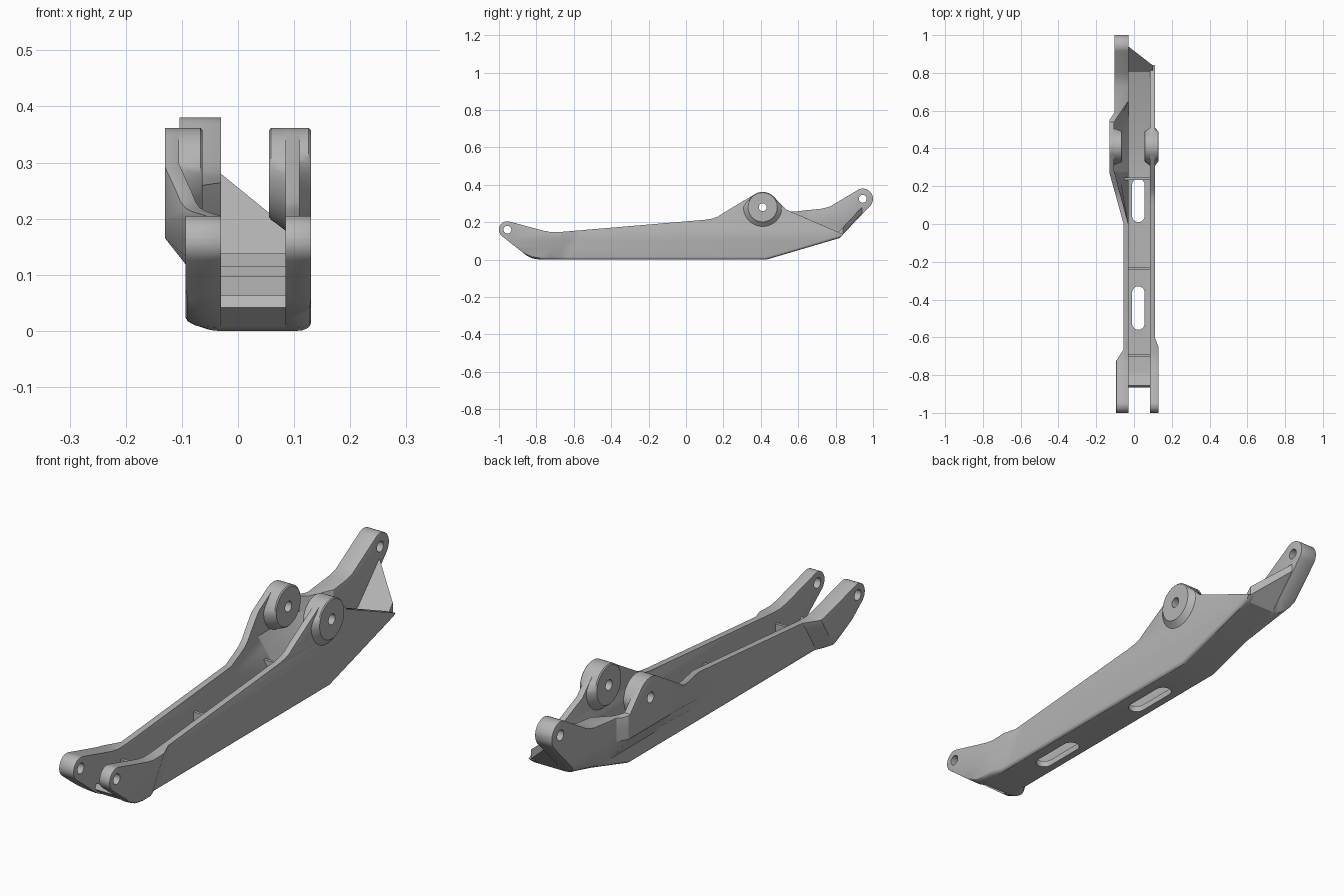
import bpy, bmesh, math
from mathutils import Vector

cube = bpy.data.objects.get("Cube")
if cube:
    bpy.data.objects.remove(cube)

GREY = (0.46, 0.46, 0.46, 1)
metal = bpy.data.materials.new("plain grey metal")
metal.use_nodes = True
metal.diffuse_color = GREY
metal.node_tree.nodes["Principled BSDF"].inputs["Base Color"].default_value = GREY

FRONT, BOSS, REAR = (-0.955, 0.16), (0.41, 0.28), (0.945, 0.325)
HOLE = 0.021


def arc(center, r, start, end, n=14):
    angles = [math.radians(start + (end - start) * i / n) for i in range(n + 1)]
    return [(center[0] + r * math.cos(a), center[1] + r * math.sin(a)) for a in angles]


def interp(knots, y):
    if y <= knots[0][0]:
        return knots[0][1]
    for (a, va), (b, vb) in zip(knots, knots[1:]):
        if y <= b:
            return va + (vb - va) * (y - a) / (b - a)
    return knots[-1][1]


def clamp(v):
    return max(0.0, min(1.0, v))


def prism(points, vec):
    """Closed solid from a flat outline swept along vec."""
    bm = bmesh.new()
    face = bm.faces.new([bm.verts.new(p) for p in points])
    ext = bmesh.ops.extrude_face_region(bm, geom=[face])["geom"]
    bmesh.ops.translate(bm, vec=vec, verts=[v for v in ext if isinstance(v, bmesh.types.BMVert)])
    bmesh.ops.recalc_face_normals(bm, faces=bm.faces[:])
    return bm


def finish(name, bm):
    bmesh.ops.recalc_face_normals(bm, faces=bm.faces[:])
    mesh = bpy.data.meshes.new(name)
    bm.to_mesh(mesh)
    bm.free()
    mesh.materials.append(metal)
    ob = bpy.data.objects.new(name, mesh)
    bpy.context.collection.objects.link(ob)
    return ob


def activate(ob):
    bpy.ops.object.select_all(action='DESELECT')
    ob.select_set(True)
    bpy.context.view_layer.objects.active = ob


def cut(ob, cutter):
    mod = ob.modifiers.new("cut", 'BOOLEAN')
    mod.operation, mod.solver, mod.object = 'DIFFERENCE', 'EXACT', cutter
    activate(ob)
    bpy.ops.object.modifier_apply(modifier=mod.name)


def bisect(bm, co, normal):
    bmesh.ops.bisect_plane(bm, geom=bm.verts[:] + bm.edges[:] + bm.faces[:],
                           dist=1e-5, plane_co=co, plane_no=normal)


SHEAR = 0.6


def wall(name, outline, inner, outer, fillet, out_knots, in_knots, out_z, in_z):
    """Side plate whose two faces step outward along its length."""
    bm = prism([(inner, y, z) for y, z in outline], (outer - inner, 0, 0))
    low = [e for e in bm.edges if all(abs(v.co.x - outer) < 1e-4 and v.co.z < 0.12
                                     and v.co.y > -0.9 for v in e.verts)]
    bmesh.ops.bevel(bm, geom=low, offset=fillet, segments=4, profile=0.5, affect='EDGES')
    # edge loops at every bend
    for y in {k[0] for k in out_knots + in_knots}:
        lean = SHEAR if y < -0.5 else 0
        bisect(bm, (0, y, 0.07), (0, 1, -lean))
    for z in out_z + in_z:
        bisect(bm, (0, 0, z), (0, 0, 1))
    for v in bm.verts:
        y, z = v.co.y, v.co.z
        t = (v.co.x - inner) / (outer - inner)
        ys = y - SHEAR * (z - 0.07) if y < -0.45 else y
        rise_out = 1 if y < -0.45 else clamp((z - out_z[0]) / (out_z[1] - out_z[0]))
        rise_in = clamp((z - in_z[0]) / (in_z[1] - in_z[0]))
        v.co.x += t * interp(out_knots, ys) * rise_out + (1 - t) * interp(in_knots, ys) * rise_in
    bmesh.ops.triangulate(bm, faces=[f for f in bm.faces if len(f.verts) > 4])
    bmesh.ops.recalc_face_normals(bm, faces=bm.faces[:])
    ob = finish(name, bm)
    bev = ob.modifiers.new("soft edges", 'BEVEL')
    bev.width, bev.segments, bev.limit_method = 0.006, 2, 'ANGLE'
    bev.angle_limit = math.radians(50)
    activate(ob)
    bpy.ops.object.modifier_apply(modifier=bev.name)
    return ob


# side plate outlines
front_lug = arc(FRONT, 0.045, 75, 230)
underside = [(-0.85, 0.02), (-0.82, 0.006), (-0.78, 0), (0.43, 0), (0.82, 0.115)]
boss_rim = arc(BOSS, 0.082, 42, 125)
top_edge = [(0.2, 0.25), (0.17, 0.23), (0.14, 0.219), (0.1, 0.213),
            (-0.67, 0.148), (-0.72, 0.147), (-0.76, 0.154)]
rear_lug = arc(REAR, 0.055, -40, 130)
rear_top = [(0.8, 0.302), (0.77, 0.284), (0.73, 0.273), (0.57, 0.256), (0.54, 0.262)]

right_wall = wall("long_side_plate_left", front_lug + underside + [(0.842, 0.135), (0.535, 0.268)]
                  + boss_rim + top_edge, 0.085, 0.11, 0.014,
                  [(-0.70, 0.02), (-0.65, 0)], [(-0.65, 0), (-0.6, 0)], [0.07, 0.165], [0.1, 0.2])
left_wall = wall("long_side_plate_right", front_lug + underside + rear_lug + rear_top
                 + boss_rim + top_edge, -0.03, -0.055, 0.022,
                 [(-0.77, -0.039), (-0.71, 0), (0, 0), (0.27, -0.075), (0.55, -0.075), (0.59, -0.049)],
                 [(0, 0), (0.28, -0.075), (0.54, -0.075), (0.65, 0)], [0.07, 0.165], [0.1, 0.2])

# channel floor, turned up at both ends and cut diagonally at the back
floor_line = [(-0.865, 0.042), (-0.82, 0.006), (-0.78, 0), (0.43, 0), (0.82, 0.115), (0.96, 0.27),
              (0.945, 0.285), (0.805, 0.138), (0.42, 0.025), (-0.78, 0.025), (-0.81, 0.03), (-0.855, 0.063)]
bm = prism([(-0.035, y, z) for y, z in floor_line], (0.135, 0, 0))
res = bmesh.ops.bisect_plane(bm, geom=bm.verts[:] + bm.edges[:] + bm.faces[:], dist=1e-5,
                             plane_co=(-0.03, 0.94, 0), plane_no=(0.62, 0.8, 0), clear_outer=True)
rim = [e for e in res["geom_cut"] if isinstance(e, bmesh.types.BMEdge)]
bmesh.ops.holes_fill(bm, edges=rim, sides=0)
floor = finish("channel_floor", bm)

# slots through the floor
for y0, y1 in [(0.01, 0.24), (-0.56, -0.33)]:
    r, cx = 0.033, 0.023
    loop = arc((cx, y0 + r), r, 180, 360) + arc((cx, y1 - r), r, 0, 180)
    cutter = finish("slot_cutter", prism([(x, y, -0.1) for x, y in loop], (0, 0, 0.2)))
    cut(floor, cutter)
    bpy.data.objects.remove(cutter)

# cross ribs
for name, y, top, x0 in [("front_rib", -0.695, 0.098, -0.035), ("middle_rib", -0.235, 0.115, -0.035),
                         ("rear_rib", 0.24, 0.138, -0.05)]:
    finish(name, prism([(x0, y - 0.006, 0.015), (0.09, y - 0.006, 0.015),
                        (0.09, y - 0.006, top), (x0, y - 0.006, top)], (0, 0.012, 0)))


def boss(name, rings, n=56):
    """Round pivot boss along x with a flared foot on its lower side."""
    bm = bmesh.new()
    loops = []
    for x, r, flare in rings:
        loop = []
        for i in range(n):
            a = 2 * math.pi * i / n
            rad = r + flare * clamp(1 - 2 * max(math.sin(a), 0))
            loop.append(bm.verts.new((x, BOSS[0] + rad * math.cos(a), BOSS[1] + rad * math.sin(a))))
        loops.append(loop)
    for a, b in zip(loops, loops[1:]):
        for i in range(n):
            j = (i + 1) % n
            bm.faces.new((a[i], a[j], b[j], b[i]))
    bm.faces.new(loops[0])
    bm.faces.new(loops[-1])
    return finish(name, bm)


boss_l = boss("pivot_boss_left", [(0.055, 0.077, 0), (0.059, 0.082, 0), (0.086, 0.082, 0.02),
                                  (0.109, 0.082, 0.022), (0.126, 0.082, 0), (0.13, 0.078, 0)])
boss_r = boss("pivot_boss_right", [(-0.13, 0.078, 0), (-0.126, 0.082, 0), (-0.106, 0.082, 0.016),
                                   (-0.067, 0.082, 0), (-0.063, 0.077, 0)])

# pin holes
for (y, z), parts in [(FRONT, [left_wall, right_wall]), (REAR, [left_wall]),
                      (BOSS, [left_wall, right_wall, boss_l, boss_r])]:
    ring = arc((y, z), HOLE, 0, 348.75, 31)
    cutter = finish("pin_cutter", prism([(-0.3, a, b) for a, b in ring], (0.6, 0, 0)))
    for part in parts:
        cut(part, cutter)
    bpy.data.objects.remove(cutter)

for ob in [o for o in bpy.data.objects if o.type == 'MESH' and metal.name in o.data.materials]:
    activate(ob)
    bpy.ops.object.shade_smooth_by_angle(angle=math.radians(30))
